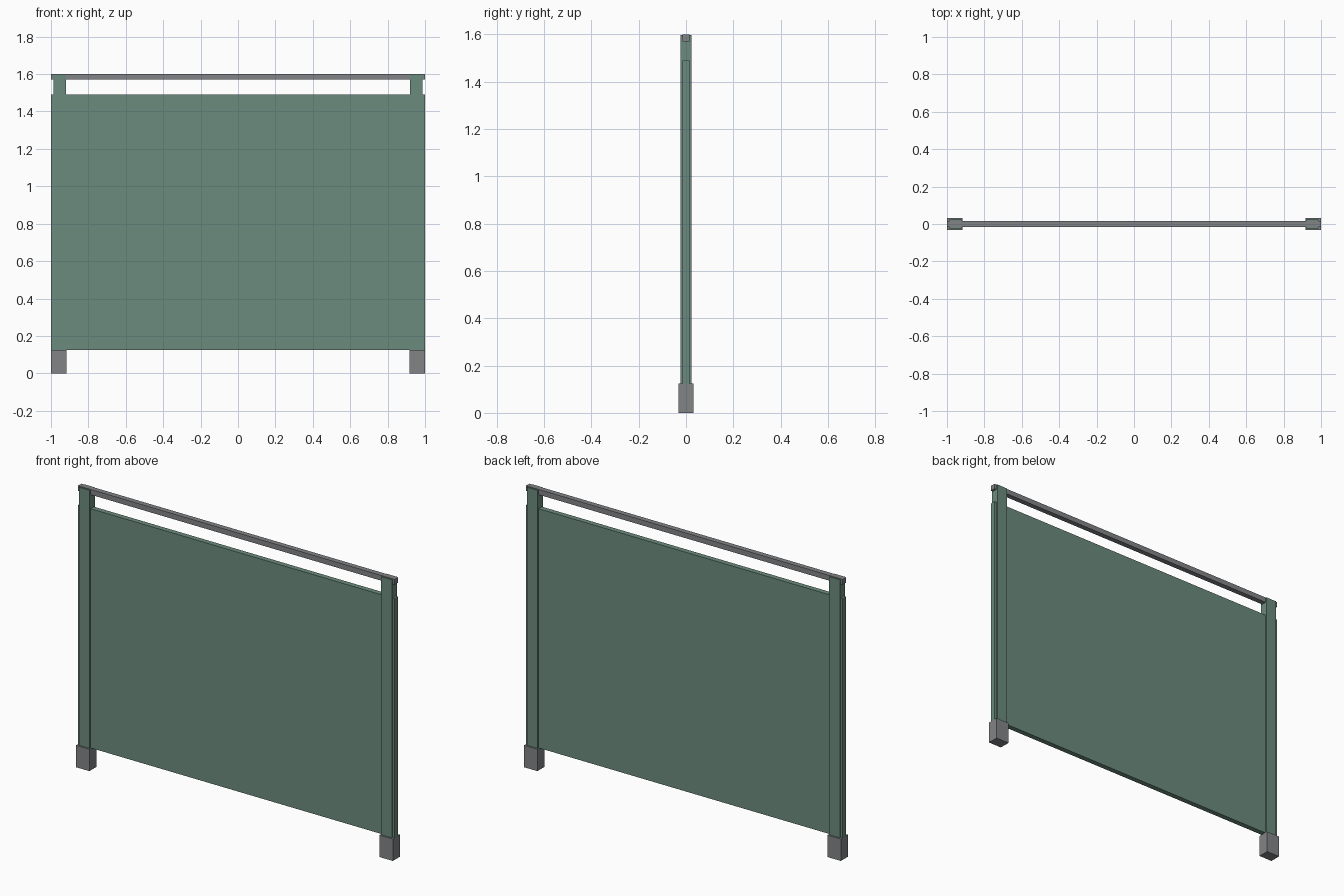
import bpy

if "Cube" in bpy.data.objects:
    bpy.data.objects.remove(bpy.data.objects["Cube"])


def material(name, rgb):
    m = bpy.data.materials.new(name)
    m.diffuse_color = (*rgb, 1)
    m.use_nodes = True
    m.node_tree.nodes["Principled BSDF"].inputs["Base Color"].default_value = m.diffuse_color
    return m


green = material("muted green", (0.15, 0.26, 0.21))
grey = material("metal grey", (0.22, 0.23, 0.24))


def box(name, x, y, z, mat):
    """Box from (min, max) ranges on each axis."""
    bpy.ops.mesh.primitive_cube_add(size=1, location=[sum(r) / 2 for r in (x, y, z)])
    ob = bpy.context.object
    ob.name = name
    ob.scale = [r[1] - r[0] for r in (x, y, z)]
    bpy.ops.object.transform_apply(location=False, rotation=False, scale=True)
    ob.data.materials.append(mat)
    return ob


# Main board and the handrail above it
box("fence_panel", (-1, 1), (-0.015, 0.015), (0.125, 1.49), green)
box("top_rail", (-1, 1), (-0.015, 0.015), (1.57, 1.6), grey)

# Posts and feet at both ends
for side, s in (("left", -1), ("right", 1)):
    box(side + "_post", sorted((s * 0.92, s * 0.987)), (-0.023, 0.023), (0.12, 1.597), green)
    box(side + "_foot", sorted((s * 0.916, s * 1.0)), (-0.032, 0.032), (0, 0.125), grey)
